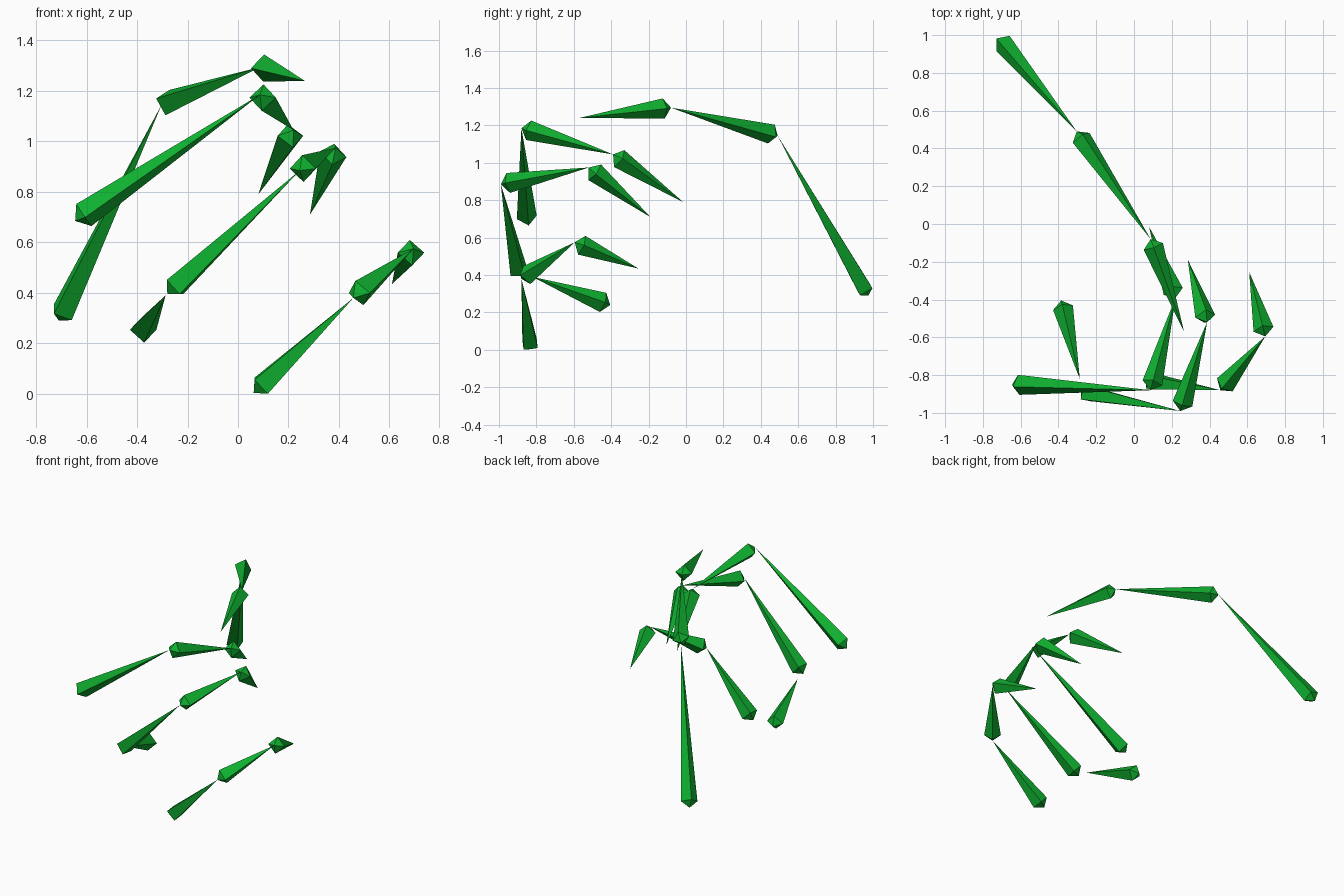
import bpy
import bmesh
from math import radians
from mathutils import Vector, Quaternion

old = bpy.data.objects.get("Cube")
if old:
    bpy.data.objects.remove(old, do_unlink=True)

green = bpy.data.materials.new("bone green")
green.use_nodes = True
color = (0.005, 0.44, 0.03, 1)
green.diffuse_color = color
green.node_tree.nodes["Principled BSDF"].inputs["Base Color"].default_value = color

RADIUS = 0.054   # half diagonal of the square collar
COLLAR = 0.042   # distance from the head point to the collar


def bone(name, head, tail, roll):
    """Stretched octahedron: head point, square collar, long taper to the tail."""
    head, tail = Vector(head), Vector(tail)
    axis = (tail - head).normalized()
    up = Vector((0, 0, 1))
    side = (up - axis * up.dot(axis)).normalized() * RADIUS
    bm = bmesh.new()
    start, end = bm.verts.new(head), bm.verts.new(tail)
    ring = [bm.verts.new(head + axis * COLLAR
                         + Quaternion(axis, radians(roll + 90 * i)) @ side)
            for i in range(4)]
    for i in range(4):
        a, b = ring[i], ring[(i + 1) % 4]
        bm.faces.new((start, b, a))
        bm.faces.new((end, a, b))
    bmesh.ops.recalc_face_normals(bm, faces=bm.faces)
    mesh = bpy.data.meshes.new(name)
    bm.to_mesh(mesh)
    bm.free()
    mesh.materials.append(green)
    bpy.context.collection.objects.link(bpy.data.objects.new(name, mesh))


# Each digit: joint positions from root to tip, and the roll of each bone
digits = {
    "upper_digit": ([(-0.71, 0.975, 0.29), (-0.303, 0.49, 1.145),
                     (0.088, -0.08, 1.295), (0.265, -0.57, 1.24)], (11, -18, 0)),
    "index_digit": ([(-0.645, -0.85, 0.685), (0.087, -0.88, 1.185),
                     (0.22, -0.39, 1.045), (0.08, -0.015, 0.79)], (12, 0, 0)),
    "middle_root": ([(-0.385, -0.405, 0.24), (-0.287, -0.82, 0.39)], (0,)),
    "middle_digit": ([(-0.28, -0.89, 0.395), (0.245, -0.99, 0.885),
                      (0.387, -0.52, 0.975), (0.285, -0.19, 0.71)], (45, 0, 15)),
    "lower_digit": ([(0.062, -0.83, 0.004), (0.457, -0.88, 0.38),
                     (0.695, -0.595, 0.575), (0.61, -0.255, 0.435)], (55, 0, 0)),
}
for name, (joints, rolls) in digits.items():
    for i, roll in enumerate(rolls):
        bone(f"{name}_bone_{i + 1}", joints[i], joints[i + 1], roll)
